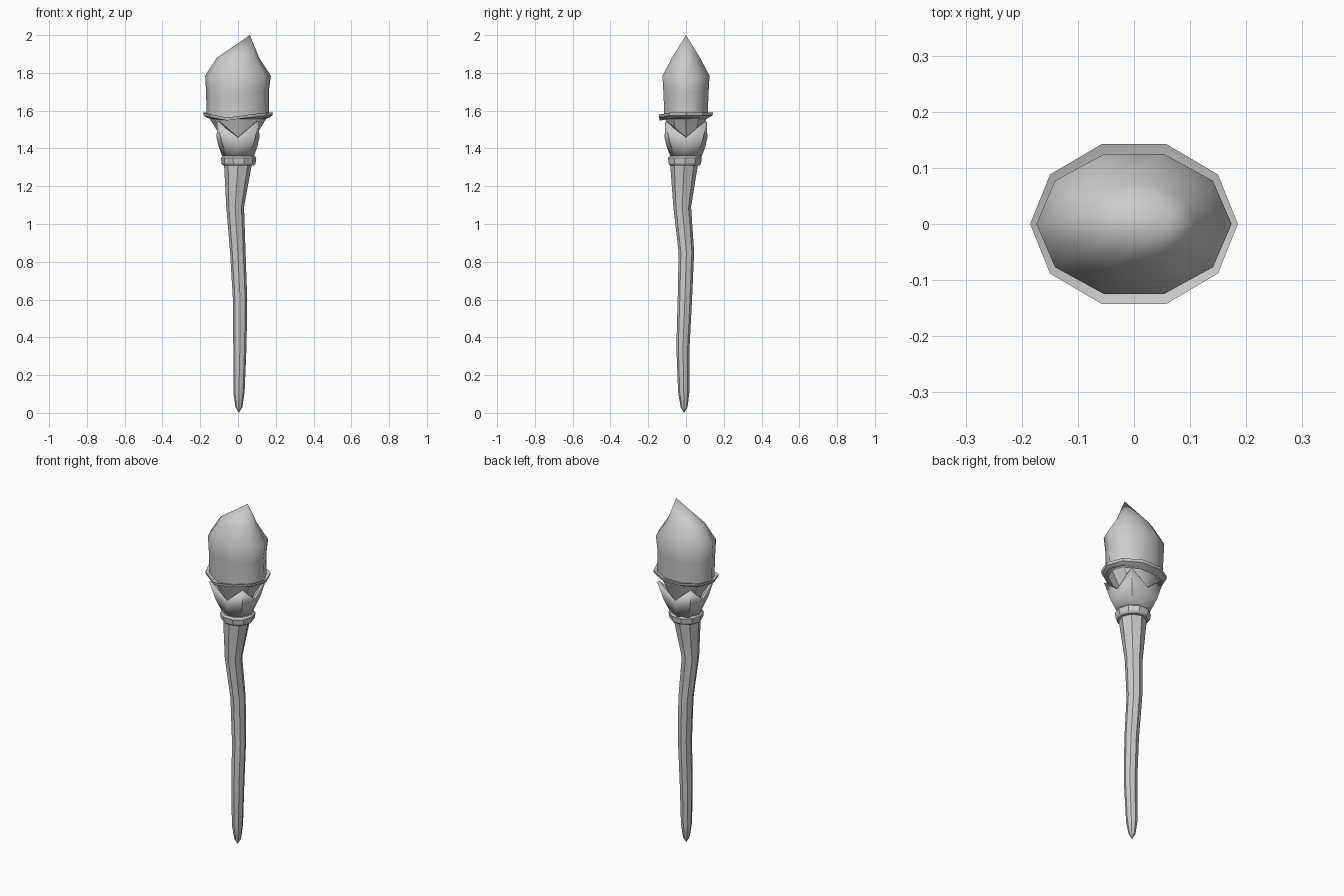
import bpy, bmesh, math

if "Cube" in bpy.data.objects:
    bpy.data.objects.remove(bpy.data.objects["Cube"])


def finish(name, bm, angle):
    bmesh.ops.recalc_face_normals(bm, faces=bm.faces)
    me = bpy.data.meshes.new(name)
    bm.to_mesh(me)
    bm.free()
    ob = bpy.data.objects.new(name, me)
    bpy.context.collection.objects.link(ob)
    bpy.ops.object.select_all(action='DESELECT')
    bpy.context.view_layer.objects.active = ob
    ob.select_set(True)
    bpy.ops.object.shade_smooth_by_angle(angle=math.radians(angle))
    return ob


def loft(name, rings, sides, angle=30, closed=False, warp=None):
    """Skin rings of (cx, cy, z, rx, ry); zero radius makes a point."""
    bm = bmesh.new()
    loops = []
    for cx, cy, z, rx, ry in rings:
        if rx == 0:
            loops.append([bm.verts.new((cx, cy, z))] * sides)
            continue
        loop = []
        for i in range(sides):
            a = math.tau * i / sides
            p = (cx + rx * math.cos(a), cy + ry * math.sin(a), z)
            loop.append(bm.verts.new(warp(i, p) if warp else p))
        loops.append(loop)
    pairs = list(zip(loops, loops[1:]))
    if closed:
        pairs.append((loops[-1], loops[0]))
    for lo, hi in pairs:
        for i in range(sides):
            j = (i + 1) % sides
            corners = list(dict.fromkeys((lo[i], lo[j], hi[j], hi[i])))
            bm.faces.new(corners)
    if not closed:
        for end in (loops[0], loops[-1]):
            if len(set(end)) == sides:
                bm.faces.new(end)
    return finish(name, bm, angle)


# Crooked wooden handle
path = [(0.005, -0.01, 0.0, 0), (0.005, -0.01, 0.03, 0.018),
        (0.005, -0.012, 0.11, 0.030), (0.010, -0.016, 0.35, 0.035),
        (0.011, -0.006, 0.60, 0.038), (-0.001, 0.002, 0.85, 0.041),
        (-0.015, -0.020, 1.09, 0.047), (0, -0.010, 1.32, 0.074)]
loft("handle", [(x, y, z, r, r) for x, y, z, r in path], 8)

# Collar ring
collar = [(1.31, 0.06), (1.31, 0.082), (1.32, 0.09),
          (1.35, 0.094), (1.36, 0.085), (1.36, 0.06)]
loft("collar", [(0.003, -0.006, z, r, r) for z, r in collar], 10, closed=True)

# Four pointed petals around the cup, tips on the diagonals
bm = bmesh.new()
rows = [[], [], []]
for i in range(8):
    a = math.tau * i / 8
    tip = i % 2
    profile = ([(0.065, 1.35), (0.108, 1.44), (0.142, 1.545)] if tip
               else [(0.065, 1.35), (0.088, 1.41), (0.1, 1.46)])
    for row, (r, z) in zip(rows, profile):
        row.append(bm.verts.new((r * math.cos(a), r * math.sin(a), z)))
for lo, hi in zip(rows, rows[1:]):
    for i in range(8):
        j = (i + 1) % 8
        bm.faces.new((lo[i], lo[j], hi[j], hi[i]))
petals = finish("petals", bm, 30)
mod = petals.modifiers.new("thickness", 'SOLIDIFY')
mod.thickness = 0.014


# Bowl with a flared rim that sags at the front
def sag(i, p):
    drop = {7: 0.026, 8: 0.01, 6: 0.008}.get(i, 0)
    return (p[0], p[1], p[2] - (drop if p[2] > 1.56 else 0))


loft("bowl", [(0, 0, 1.36, 0.05, 0.05), (0, 0, 1.46, 0.09, 0.08),
              (0, 0, 1.555, 0.148, 0.112), (0, 0, 1.574, 0.182, 0.147),
              (0, 0, 1.589, 0.185, 0.150), (0, 0, 1.580, 0.165, 0.122)],
     10, warp=sag)

# Flame leaning to a point on one side
loft("flame", [(0, 0, 1.56, 0.166, 0.120), (-0.003, 0, 1.70, 0.166, 0.126),
               (0, 0, 1.785, 0.174, 0.131), (0, 0, 1.88, 0.112, 0.078),
               (0.063, 0, 2.0, 0, 0)], 10, angle=60)
